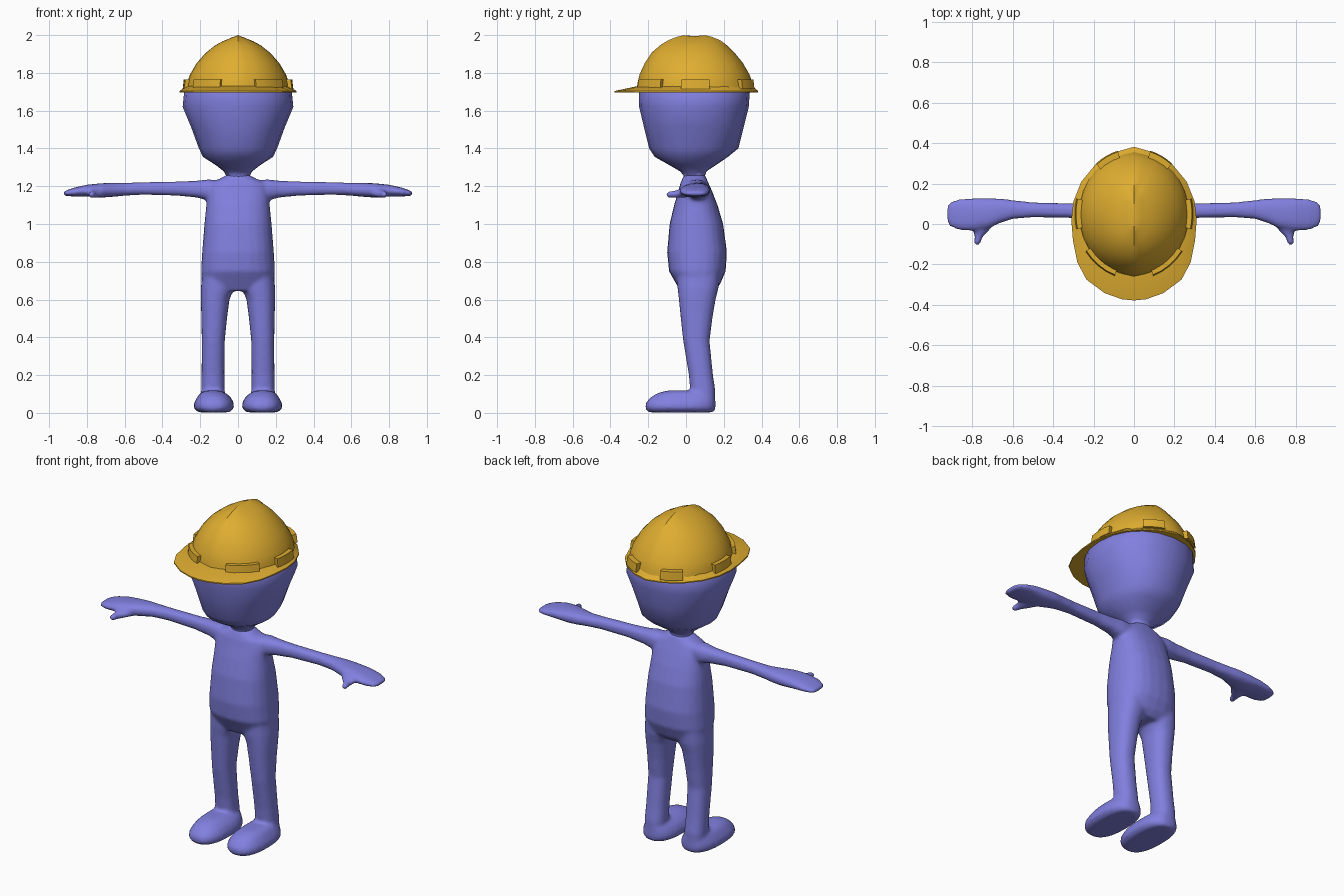
import bpy, bmesh, math

def material(name, rgb):
    m = bpy.data.materials.new(name)
    m.diffuse_color = (*rgb, 1)
    return m

BLUE = material("periwinkle blue", (0.22, 0.215, 0.74))
YELLOW = material("safety yellow", (0.74, 0.42, 0.03))

def place(axis, t, u, v):
    return {"x": (t, u, v), "y": (u, t, v), "z": (u, v, t)}[axis]

def loft(bm, sections, axis="z", n=24, p=2.0, side=1):
    """Skin rounded sections (t, u0, u1, v0, v1) along an axis; side=-1 mirrors in x."""
    rings = []
    for t, u0, u1, v0, v1 in sections:
        ring = []
        for i in range(n):
            a = 2 * math.pi * i / n
            c, s = math.cos(a), math.sin(a)
            u = (u0 + u1) / 2 + (u1 - u0) / 2 * math.copysign(abs(c) ** (2 / p), c)
            v = (v0 + v1) / 2 + (v1 - v0) / 2 * math.copysign(abs(s) ** (2 / p), s)
            x, y, z = place(axis, t, u, v)
            ring.append(bm.verts.new((x * side, y, z)))
        rings.append(ring)
    skin(bm, rings)
    return rings

def skin(bm, rings):
    n = len(rings[0])
    for a, b in zip(rings, rings[1:]):
        for i in range(n):
            bm.faces.new((a[i], a[(i + 1) % n], b[(i + 1) % n], b[i]))
    bm.faces.new(rings[0])
    bm.faces.new(rings[-1])

def finish(bm, name, mat, angle=40):
    bmesh.ops.recalc_face_normals(bm, faces=bm.faces)
    me = bpy.data.meshes.new(name)
    bm.to_mesh(me)
    bm.free()
    me.materials.append(mat)
    ob = bpy.data.objects.new(name, me)
    bpy.context.collection.objects.link(ob)
    bpy.ops.object.select_all(action="DESELECT")
    ob.select_set(True)
    bpy.context.view_layer.objects.active = ob
    bpy.ops.object.shade_smooth_by_angle(angle=math.radians(angle))
    return ob

# Body: torso, legs, feet, arms and thumbs fused into one soft skin
bm = bmesh.new()
loft(bm, [(0.645, -.16, .16, -.03, .15), (0.68, -.19, .19, -.05, .18),
          (0.75, -.196, .196, -.09, .21), (0.85, -.19, .19, -.10, .217),
          (1.0, -.178, .178, -.087, .197), (1.1, -.168, .168, -.063, .167),
          (1.17, -.165, .165, -.042, .14), (1.215, -.15, .15, -.03, .12),
          (1.238, -.10, .10, -.02, .11), (1.26, -.06, .06, -.01, .10)], p=2.4)
for side in (1, -1):
    # leg
    loft(bm, [(0.05, .07, .195, .02, .155), (0.12, .07, .195, .022, .155),
              (0.2, .072, .193, .015, .143), (0.38, .07, .192, -.015, .125),
              (0.5, .058, .194, -.028, .14), (0.6, .045, .197, -.038, .157),
              (0.66, .02, .197, -.045, .172), (0.74, .01, .19, -.05, .18)],
         p=2.3, side=side)
    # foot
    loft(bm, [(0.003, .045, .21, -.2, .148), (0.025, .02, .235, -.217, .157),
              (0.055, .023, .232, -.212, .157), (0.085, .04, .215, -.185, .155),
              (0.105, .065, .2, -.15, .153), (0.118, .09, .175, -.1, .14)],
         p=2.5, side=side)
    # arm and mitten hand
    loft(bm, [(0.05, .0, .11, 1.12, 1.23), (0.16, .005, .115, 1.125, 1.236),
              (0.22, .02, .108, 1.14, 1.229), (0.32, .03, .102, 1.15, 1.225),
              (0.5, .033, .107, 1.155, 1.221), (0.6, .025, .118, 1.15, 1.218),
              (0.66, .005, .126, 1.144, 1.218), (0.72, -.022, .128, 1.14, 1.216),
              (0.8, -.033, .128, 1.145, 1.208), (0.87, -.03, .122, 1.146, 1.192),
              (0.91, -.012, .108, 1.148, 1.178), (0.924, .01, .09, 1.153, 1.17)],
         axis="x", p=2.4, side=side)
    # thumb
    loft(bm, [(0.03, .67, .79, 1.142, 1.195), (-.03, .713, .795, 1.139, 1.185),
              (-.065, .748, .79, 1.138, 1.177), (-.095, .758, .792, 1.138, 1.172),
              (-.106, .766, .786, 1.145, 1.165)], axis="y", n=16, side=side)
body = finish(bm, "body", BLUE)
fuse = body.modifiers.new("fuse", "REMESH")
fuse.mode = "VOXEL"
fuse.voxel_size = 0.01
fuse.use_smooth_shade = True
soft = body.modifiers.new("soften", "SMOOTH")
soft.factor = 0.5
soft.iterations = 6

# Head and neck
bm = bmesh.new()
loft(bm, [(1.20, -.10, .10, -.025, .11), (1.232, -.078, .078, -.018, .108),
          (1.255, -.062, .062, -.012, .10), (1.278, -.075, .075, -.03, .108),
          (1.31, -.115, .115, -.085, .155), (1.355, -.185, .185, -.165, .222),
          (1.40, -.207, .207, -.195, .277), (1.51, -.247, .247, -.222, .305),
          (1.62, -.293, .293, -.248, .332), (1.70, -.285, .285, -.25, .338),
          (1.74, -.25, .25, -.235, .315), (1.85, -.20, .20, -.19, .26),
          (1.94, -.09, .09, -.08, .15)], n=20, p=2.2)
finish(bm, "head", BLUE, 60)

# Helmet dome with a slight centre ridge
CY = 0.05
bm = bmesh.new()
rings = loft(bm, [(1.70, -.275, .275, -.258, .355), (1.75, -.268, .268, -.25, .345),
                  (1.79, -.255, .255, -.24, .33), (1.85, -.22, .22, -.212, .295),
                  (1.905, -.172, .172, -.175, .25), (1.945, -.122, .122, -.128, .208),
                  (1.968, -.08, .08, -.09, .178), (1.986, -.036, .036, -.045, .135),
                  (1.994, -.012, .012, -.01, .10)], n=32)
for ring in rings[:-1]:
    for v in ring:
        if abs(v.co.x) < 1e-4:
            v.co.z += 0.004
            v.co.y += math.copysign(0.005, v.co.y - CY)
top = rings[-1]
for v in top:
    v.co.z += 0.006 * (1 - abs(v.co.x) / 0.012)
finish(bm, "helmet_dome", YELLOW, 35)

# Helmet brim with front visor, sloping up to the dome
half = [(0, .382), (.1, .353), (.19, .295), (.26, .21), (.3, .11), (.31, .02),
        (.302, -.08), (.28, -.19), (.235, -.275), (.145, -.342), (.06, -.372)]
outline = half + [(0, -.378)] + [(-x, y) for x, y in reversed(half[1:])]
bm = bmesh.new()
brim = [[], [], []]
for x, y in outline:
    a = math.atan2(y - CY, x)
    brim[0].append(bm.verts.new((x, y, 1.697)))
    brim[1].append(bm.verts.new((x, y, 1.704)))
    brim[2].append(bm.verts.new((.266 * math.cos(a), CY + .298 * math.sin(a), 1.732)))
skin(bm, brim)
finish(bm, "helmet_brim", YELLOW, 25)

# Accessory clips around the dome
def clip(name, centre, spread):
    steps = 4
    bm = bmesh.new()
    slices = []
    for i in range(steps + 1):
        a = math.radians(centre + spread * (2 * i / steps - 1))
        c, s = math.cos(a), math.sin(a)
        slices.append([bm.verts.new((r * c, CY + (r + .032) * s, z))
                       for r, z in ((.25, 1.716), (.293, 1.716), (.287, 1.766), (.25, 1.766))])
    skin(bm, slices)
    finish(bm, name, YELLOW, 30)

for name, angle, spread in (("side", 0, 13.5), ("front", -53, 18), ("back", 62, 12)):
    clip(f"{name}_clip_right", angle, spread)
    clip(f"{name}_clip_left", 180 - angle, spread)
